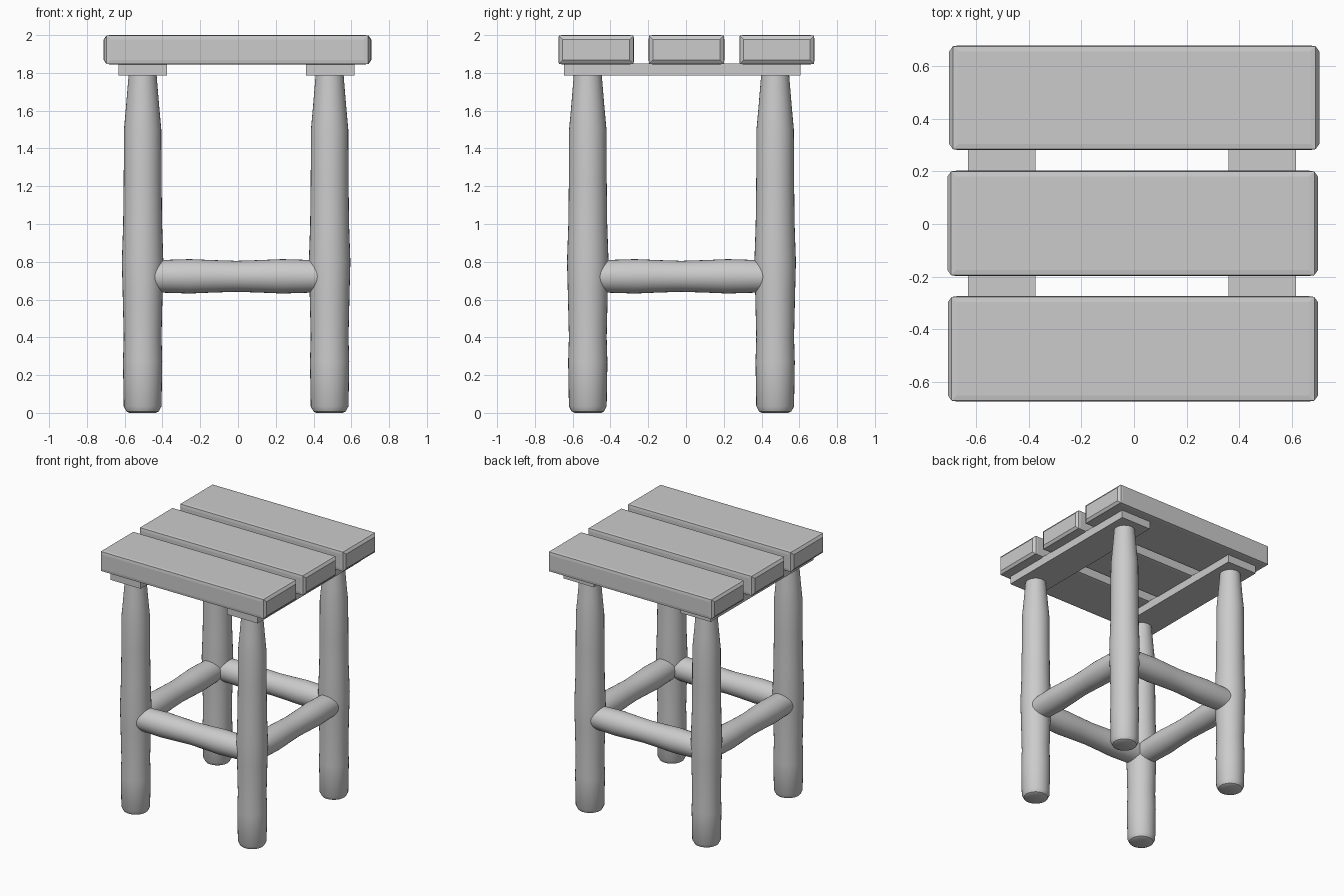
import bpy, bmesh
from mathutils import Matrix, Vector

if "Cube" in bpy.data.objects:
    bpy.data.objects.remove(bpy.data.objects["Cube"])


def finish(bm, name, smooth=False):
    bmesh.ops.recalc_face_normals(bm, faces=bm.faces)
    mesh = bpy.data.meshes.new(name)
    bm.to_mesh(mesh)
    bm.free()
    obj = bpy.data.objects.new(name, mesh)
    bpy.context.collection.objects.link(obj)
    if smooth:
        bpy.context.view_layer.objects.active = obj
        obj.select_set(True)
        bpy.ops.object.shade_smooth_by_angle(angle=0.6)
        obj.select_set(False)
    return obj


def box(name, lo, hi, bulge=None):
    lo, hi = Vector(lo), Vector(hi)
    bm = bmesh.new()
    m = Matrix.Translation((lo + hi) / 2) @ Matrix.Diagonal((*(hi - lo), 1))
    bmesh.ops.create_cube(bm, size=1, matrix=m)
    if bulge:
        # push the middle of every face out a little, the sawn ends the most
        bm.normal_update()
        for f in list(bm.faces):
            depth = bulge if abs(f.normal.x) > 0.9 else 0.003
            bmesh.ops.inset_individual(bm, faces=[f], thickness=0.028, depth=depth)
    return finish(bm, name)


def turned(name, start, axis, profile, sides=32):
    """Stack rings of (distance, radius) along an axis, with capped ends."""
    rot = Vector(axis).to_track_quat('Z', 'Y').to_matrix().to_4x4()
    place = Matrix.Translation(start) @ rot
    bm = bmesh.new()
    rings = []
    for d, r in profile:
        rings.append(bmesh.ops.create_circle(
            bm, segments=sides, radius=r,
            matrix=place @ Matrix.Translation((0, 0, d)))["verts"])
    for a, b in zip(rings, rings[1:]):
        for i in range(sides):
            j = (i + 1) % sides
            bm.faces.new((a[i], a[j], b[j], b[i]))
    bm.faces.new(rings[0])
    bm.faces.new(rings[-1])
    return finish(bm, name, smooth=True)


# Seat planks
for name, x0, x1, y0, y1 in (("front", -0.695, 0.687, -0.673, -0.278),
                             ("middle", -0.697, 0.687, -0.195, 0.2),
                             ("back", -0.69, 0.692, 0.285, 0.677)):
    box(name + "_seat_plank", (x0, y0, 1.848), (x1, y1, 1.997), 0.014)

# Battens under the seat
box("left_batten", (-0.633, -0.645, 1.785), (-0.376, 0.605, 1.85))
box("right_batten", (0.36, -0.645, 1.785), (0.618, 0.605, 1.85))

# Turned legs
XS = {"left": -0.505, "right": 0.485}
YS = {"front": -0.52, "back": 0.472}
LEG = [(0, 0.07), (0.008, 0.086), (0.035, 0.1), (0.27, 0.104), (0.4, 0.1),
       (0.65, 0.106), (0.8, 0.11), (1.0, 0.103), (1.25, 0.1), (1.5, 0.099),
       (1.62, 0.088), (1.79, 0.074)]
for yn, y in YS.items():
    for xn, x in XS.items():
        turned(f"{yn}_{xn}_leg", (x, y, 0), (0, 0, 1), LEG)

# Rungs, running between leg centres
RUNG = [(0, 0.084), (0.12, 0.087), (0.25, 0.091), (0.37, 0.086), (0.495, 0.082),
        (0.62, 0.086), (0.74, 0.091), (0.87, 0.087), (0.99, 0.084)]
Z = 0.723
for yn, y in YS.items():
    turned(yn + "_rung", (XS["left"], y, Z), (1, 0, 0), RUNG)
for xn, x in XS.items():
    turned(xn + "_rung", (x, YS["front"], Z), (0, 1, 0), RUNG)
